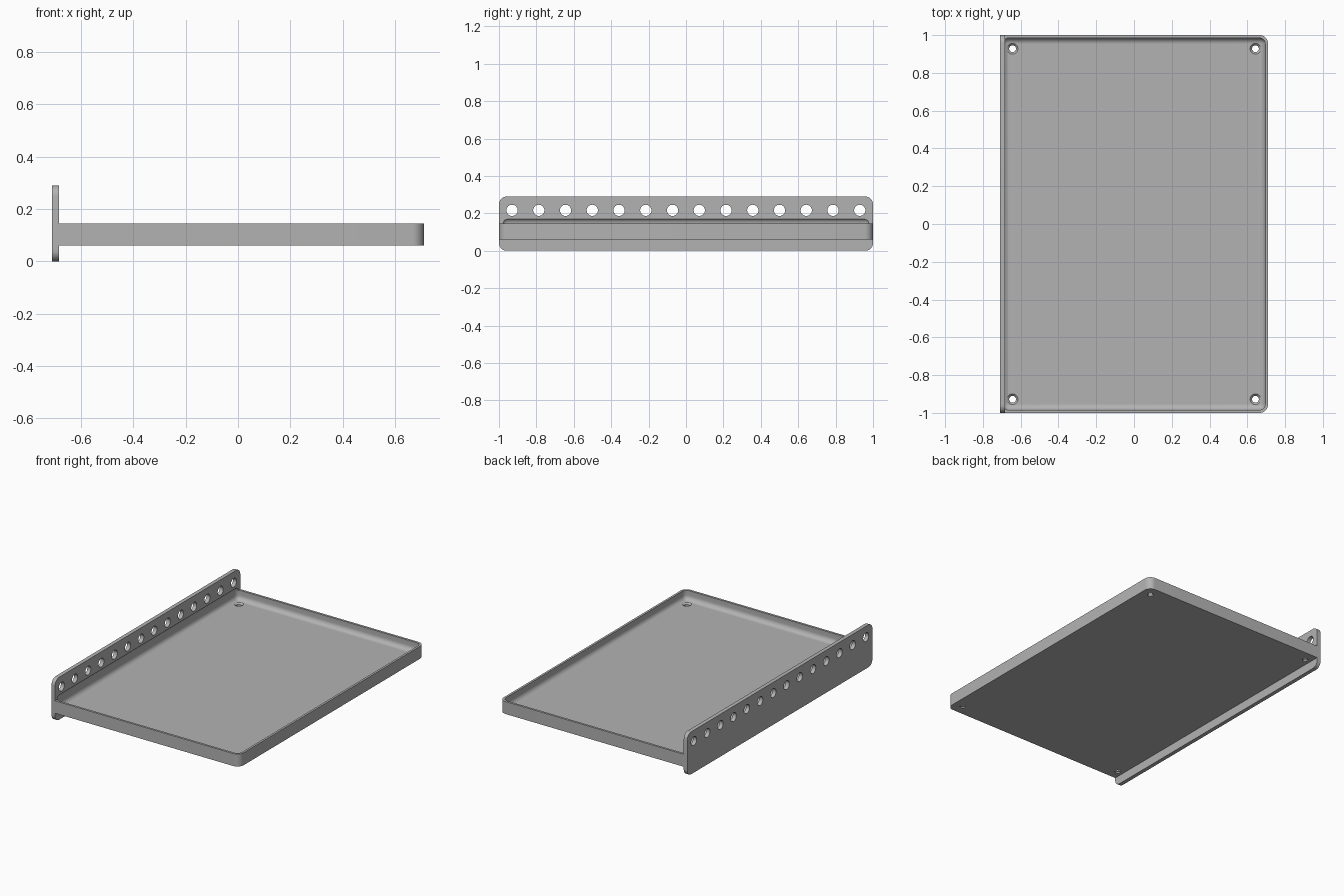
import bpy
import bmesh
import math
from mathutils import Matrix

if "Cube" in bpy.data.objects:
    bpy.data.objects.remove(bpy.data.objects["Cube"], do_unlink=True)

grey = bpy.data.materials.new("plain grey")
grey.use_nodes = True
colour = (0.45, 0.45, 0.45, 1)
grey.diffuse_color = colour
grey.node_tree.nodes["Principled BSDF"].inputs["Base Color"].default_value = colour


def add_object(name, bm):
    mesh = bpy.data.meshes.new(name)
    bm.to_mesh(mesh)
    bm.free()
    mesh.materials.append(grey)
    obj = bpy.data.objects.new(name, mesh)
    bpy.context.collection.objects.link(obj)
    return obj


def box(name, low, high, radius, pick, segments=8):
    """Box between two corners, with the picked edges rounded."""
    bm = bmesh.new()
    bmesh.ops.create_cube(bm, size=1)
    for v in bm.verts:
        v.co = [(a + b) / 2 + c * (b - a) for a, b, c in zip(low, high, v.co)]
    edges = [e for e in bm.edges if pick(*e.verts)]
    bmesh.ops.bevel(bm, geom=edges, offset=radius, segments=segments,
                    profile=0.5, affect='EDGES')
    return add_object(name, bm)


def pegs(name, spots, r1, r2, depth, turn=Matrix()):
    """Row of round cutters."""
    bm = bmesh.new()
    for spot in spots:
        bmesh.ops.create_cone(bm, cap_ends=True, segments=32, radius1=r1, radius2=r2,
                              depth=depth, matrix=Matrix.Translation(spot) @ turn)
    return add_object(name, bm)


def combine(target, other, operation):
    mod = target.modifiers.new(operation.title(), 'BOOLEAN')
    mod.operation = operation
    mod.solver = 'EXACT'
    mod.object = other
    bpy.context.view_layer.objects.active = target
    bpy.ops.object.modifier_apply(modifier=mod.name)
    bpy.data.objects.remove(other, do_unlink=True)


# Tray block, rounded at the two free corners
tray = box("shelf_tray", (-0.70, -1, 0.06), (0.71, 1, 0.145), 0.045,
           lambda a, b: a.co.x > 0 and b.co.x > 0 and abs(a.co.z - b.co.z) > 0.01)

# Upright mounting plate with rounded corners
plate = box("mounting_plate", (-0.71, -1, 0), (-0.683, 1, 0.29), 0.042,
            lambda a, b: abs(a.co.x - b.co.x) > 0.01)
combine(tray, plate, 'UNION')

# Hollow with filleted edges, biting slightly into the plate
hollow = box("hollow_cutter", (-0.695, -0.985, 0.08), (0.695, 0.985, 0.176), 0.032,
             lambda a, b: True)
combine(tray, hollow, 'DIFFERENCE')

# Row of holes through the plate
row = [(-0.7, -0.93 + 0.143 * i, 0.216) for i in range(14)]
combine(tray, pegs("plate_holes", row, 0.03, 0.03, 0.1,
                   Matrix.Rotation(math.pi / 2, 4, 'Y')), 'DIFFERENCE')

# Countersunk screw holes in the floor corners
corners = [(x, y) for x in (-0.643, 0.643) for y in (-0.928, 0.928)]
combine(tray, pegs("screw_holes", [(x, y, 0.07) for x, y in corners],
                   0.018, 0.018, 0.1), 'DIFFERENCE')
combine(tray, pegs("countersinks", [(x, y, 0.08) for x, y in corners],
                   0.016, 0.041, 0.025), 'DIFFERENCE')

# Smooth the rounded parts, keep the edges crisp
bpy.ops.object.select_all(action='DESELECT')
tray.select_set(True)
bpy.context.view_layer.objects.active = tray
bpy.ops.object.shade_smooth_by_angle(angle=math.radians(30))
